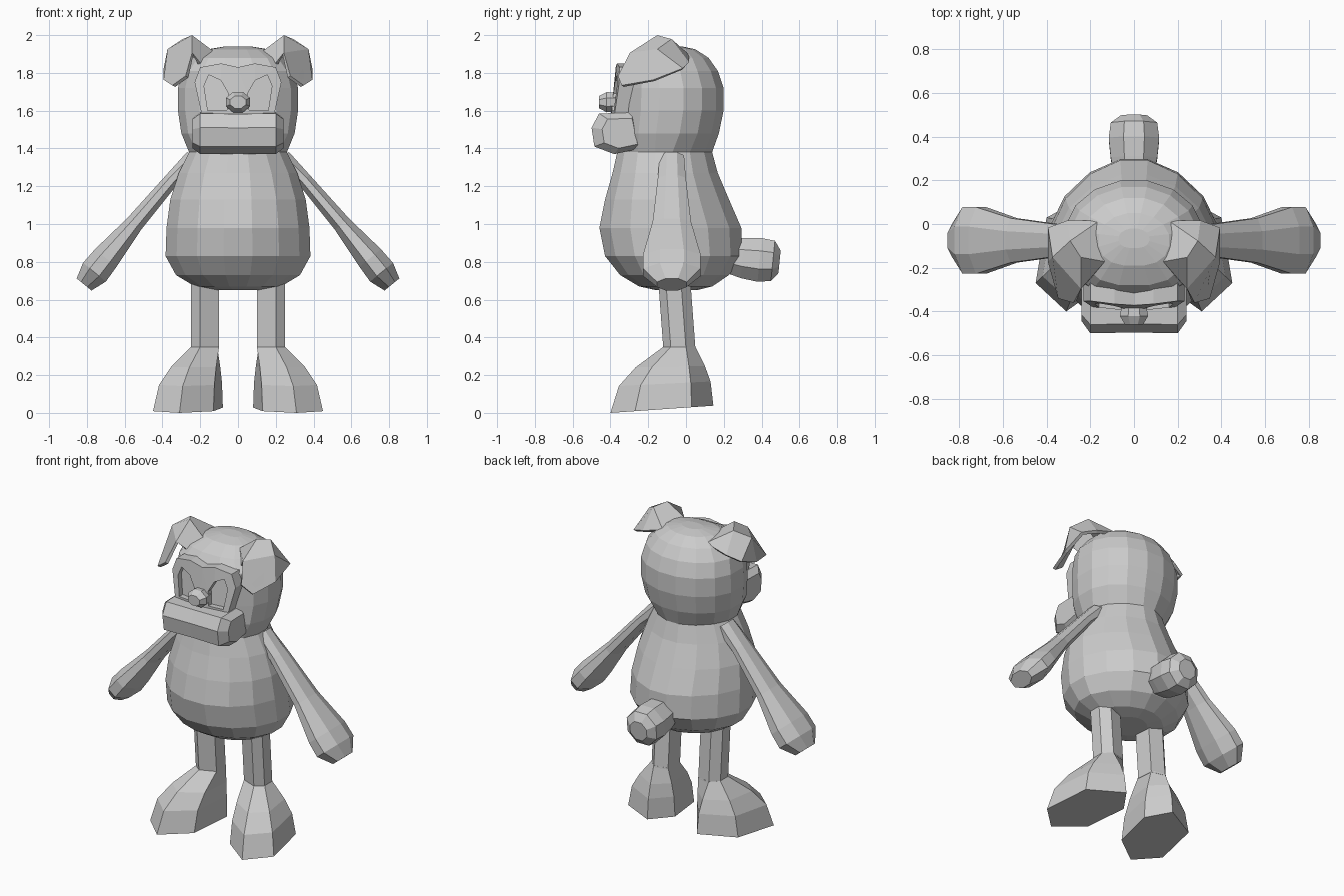
import bpy, bmesh
from math import sin, cos, pi, copysign
from mathutils import Vector

old = bpy.data.objects.get("Cube")
if old:
    bpy.data.objects.remove(old)

grey = bpy.data.materials.new("plain_grey")
grey.use_nodes = True
colour = (0.6, 0.6, 0.6, 1)
grey.diffuse_color = colour
grey.node_tree.nodes["Principled BSDF"].inputs["Base Color"].default_value = colour


def finish(name, bm):
    bmesh.ops.remove_doubles(bm, verts=bm.verts, dist=0.0005)
    bmesh.ops.recalc_face_normals(bm, faces=bm.faces)
    mesh = bpy.data.meshes.new(name)
    bm.to_mesh(mesh)
    bm.free()
    mesh.materials.append(grey)
    obj = bpy.data.objects.new(name, mesh)
    bpy.context.collection.objects.link(obj)
    return obj


def loft(name, rings):
    """Skin a list of equal-length point rings and cap both ends."""
    bm = bmesh.new()
    loops = [[bm.verts.new(p) for p in ring] for ring in rings]
    n = len(loops[0])
    for a, b in zip(loops, loops[1:]):
        for i in range(n):
            j = (i + 1) % n
            bm.faces.new((a[i], a[j], b[j], b[i]))
    bm.faces.new(loops[0])
    bm.faces.new(loops[-1])
    return finish(name, bm)


def ring(centre, u, v, sides):
    """Polygon ring spanned by the half axes u and v."""
    turn = pi / sides
    return [Vector(centre) + Vector(u) * cos(2 * pi * i / sides + turn)
            + Vector(v) * sin(2 * pi * i / sides + turn) for i in range(sides)]


def body_ring(z, width, front, back, square, taper, sides=16):
    """Horizontal ring, squarer toward the front and tapered toward the back."""
    pts = []
    for i in range(sides):
        a = 2 * pi * (i + 0.5) / sides
        c, s = cos(a), sin(a)
        p = square if s < 0 else taper
        x = copysign(abs(c) ** p, c) * width * 1.015
        y = copysign(abs(s) ** p, s) * (back - front) / 2 * 1.015
        pts.append((x, (front + back) / 2 + y, z))
    return pts


# Torso and head: height, half width, front y, back y
torso = [
    (0.65, 0.12, -0.16, 0.06), (0.67, 0.23, -0.25, 0.14), (0.73, 0.33, -0.35, 0.23),
    (0.83, 0.385, -0.43, 0.30), (0.98, 0.38, -0.46, 0.295), (1.13, 0.36, -0.43, 0.23),
    (1.27, 0.315, -0.39, 0.17), (1.38, 0.26, -0.365, 0.14)]
head = [
    (1.48, 0.30, -0.345, 0.175), (1.60, 0.318, -0.335, 0.20), (1.72, 0.318, -0.33, 0.20),
    (1.81, 0.295, -0.33, 0.17), (1.88, 0.24, -0.28, 0.12), (1.925, 0.16, -0.19, 0.05),
    (1.94, 0.07, -0.11, -0.02)]
loft("body_and_head", [body_ring(*row, 1, 1.12) for row in torso]
     + [body_ring(*row, 0.78, 1) for row in head])

# Muzzle: one side profile, shrunk toward both ends
muzzle = [(-0.28, 1.59), (-0.46, 1.585), (-0.50, 1.51), (-0.485, 1.41), (-0.38, 1.37), (-0.24, 1.40)]
loft("muzzle", [[(x, -0.30 + (y + 0.30) * s, 1.48 + (z - 1.48) * s) for y, z in muzzle]
                for x, s in ((-0.24, 0.72), (-0.20, 1), (0, 0.98), (0.20, 1), (0.24, 0.72))])

# Nose
loft("nose", [ring((0, y, 1.645), (w, 0, 0), (0, 0, h), 8)
              for y, w, h in ((-0.32, 0.05, 0.05), (-0.42, 0.07, 0.058), (-0.46, 0.045, 0.035))])

# Face mask with sunken, slanted eye sockets
outer = [(0.20, 1.83), (0.09, 1.85), (0, 1.83), (0, 1.57), (0.19, 1.57), (0.23, 1.75)]
eye = [(0.155, 1.79), (0.09, 1.76), (0.05, 1.69), (0.06, 1.60), (0.16, 1.60), (0.18, 1.73)]


def mask_y(x, z):
    return -0.395 + 0.1 * (z - 1.6) + 0.5 * x * x


bm = bmesh.new()
for s in (-1, 1):
    rim = [bm.verts.new((s * x, mask_y(x, z), z)) for x, z in outer]
    wall = [bm.verts.new((s * x, -0.22, z)) for x, z in outer]
    edge = [bm.verts.new((s * x, mask_y(x, z), z)) for x, z in eye]
    floor = [bm.verts.new((s * x, mask_y(x, z) + 0.035, z)) for x, z in eye]
    for i in range(6):
        j = (i + 1) % 6
        bm.faces.new((rim[i], rim[j], edge[j], edge[i]))
        bm.faces.new((edge[i], edge[j], floor[j], floor[i]))
        if i != 2:
            bm.faces.new((rim[i], rim[j], wall[j], wall[i]))
    bm.faces.new(floor)
finish("face_mask", bm)

# Tail stub
loft("tail", [ring((0, y, z), (r, 0, 0), (0, 0.1 * r, r), 8) for y, z, r in
              ((0.18, 0.84, 0.09), (0.30, 0.82, 0.115), (0.39, 0.81, 0.125),
               (0.46, 0.805, 0.115), (0.495, 0.80, 0.065))])

# Paired parts
ear_points = dict(
    base_front=(0.14, -0.17, 1.91), base_back=(0.16, 0.01, 1.89), fold=(0.20, -0.24, 1.84),
    top=(0.245, -0.15, 1.99), top_back=(0.29, -0.08, 1.97),
    mid_front=(0.24, -0.29, 1.90), mid=(0.365, -0.15, 1.92), back=(0.30, 0.01, 1.85),
    tip_front=(0.27, -0.355, 1.78), tip=(0.34, -0.335, 1.73),
    low=(0.385, -0.17, 1.76), low_back=(0.385, -0.02, 1.82))
ear_faces = ["base_front top top_back base_back", "top mid_front mid top_back",
             "top_back mid low_back back", "base_back top_back back",
             "mid_front tip_front tip low mid", "mid low low_back",
             "base_front fold mid_front top"]
arm = [(0.23, 1.35, 0.07, 0.055), (0.35, 1.235, 0.08, 0.042), (0.55, 1.0, 0.11, 0.052),
       (0.70, 0.82, 0.165, 0.08), (0.76, 0.745, 0.165, 0.085), (0.815, 0.68, 0.085, 0.055)]
ankle = [(0.20, -0.12), (0.25, -0.08), (0.25, 0), (0.20, 0.05), (0.11, 0.03), (0.10, -0.08)]
sole = [(0.31, -0.40), (0.45, -0.27), (0.40, 0.03), (0.18, 0.145), (0.08, 0), (0.13, -0.27)]

for side, s in (("left", 1), ("right", -1)):
    # Folded ear flap with thickness
    bm = bmesh.new()
    v = {k: bm.verts.new((s * x, y, z)) for k, (x, y, z) in ear_points.items()}
    for names in ear_faces:
        bm.faces.new([v[k] for k in names.split()])
    ear = finish(side + "_ear", bm)
    shell = ear.modifiers.new("thickness", "SOLIDIFY")
    shell.thickness = 0.02
    shell.offset = 0

    # Arm flaring into a blunt hand
    loft(side + "_arm", [ring((s * x, -0.075, z), (0, hy, 0), (s * 0.77 * ht, 0, 0.63 * ht), 8)
                         for x, z, hy, ht in arm])

    # Leg
    loft(side + "_leg", [[(s * x, y + dy, z) for x, y in ankle]
                         for z, dy in ((0.34, 0), (0.74, -0.03))])

    # Foot widening from ankle to a slightly tilted sole
    rings = []
    for z, t in ((0.35, 0), (0.24, 0.52), (0.14, 0.84), (0, 1)):
        pts = [Vector(a).lerp(Vector(b), t) for a, b in zip(ankle, sole)]
        rings.append([(s * p.x, p.y, z + t * t * 0.07 * (p.y + 0.4)) for p in pts])
    loft(side + "_foot", rings)
